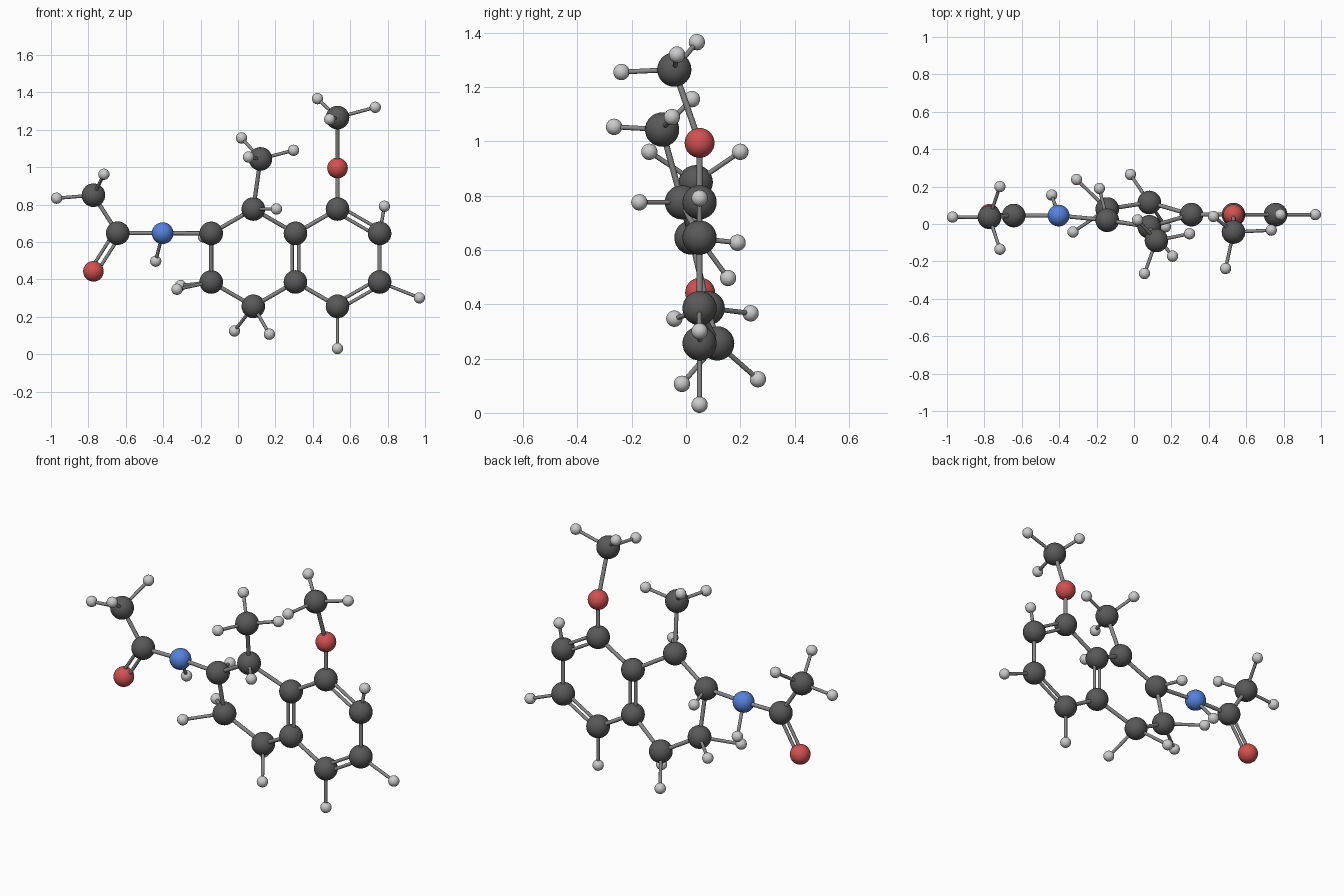
import bpy
from math import sin, cos, radians
from mathutils import Vector

if "Cube" in bpy.data.objects:
    bpy.data.objects.remove(bpy.data.objects["Cube"])


def material(name, rgb):
    m = bpy.data.materials.new(name)
    m.diffuse_color = (*rgb, 1)
    m.use_nodes = True
    m.node_tree.nodes["Principled BSDF"].inputs["Base Color"].default_value = m.diffuse_color
    return m


# element: radius and material
ELEMENTS = {
    "carbon": (0.063, material("dark_grey", (0.1, 0.1, 0.1))),
    "oxygen": (0.055, material("red", (0.65, 0.08, 0.08))),
    "nitrogen": (0.058, material("blue", (0.09, 0.22, 0.72))),
    "hydrogen": (0.03, material("light_grey", (0.55, 0.55, 0.55))),
}
STICK = material("stick_grey", (0.25, 0.25, 0.25))


def finish(name, mat):
    ob = bpy.context.object
    ob.name = name
    ob.data.materials.append(mat)
    bpy.ops.object.shade_smooth_by_angle()


def atom(name, element, p):
    r, mat = ELEMENTS[element]
    bpy.ops.mesh.primitive_uv_sphere_add(segments=32, ring_count=16, radius=r, location=p)
    finish(name, mat)


def stick(name, a, b, r):
    d = b - a
    bpy.ops.mesh.primitive_cylinder_add(
        vertices=16, radius=r, depth=d.length, location=(a + b) / 2,
        rotation=d.to_track_quat('Z', 'Y').to_euler())
    finish(name, STICK)


def bond(name, a, b, order=1):
    if order == 1:
        stick(name, a, b, 0.011)
        return
    # double bond: two parallel sticks side by side in the front plane
    off = (b - a).cross(Vector((0, 1, 0))).normalized() * 0.018
    for s, tag in ((1, "a"), (-1, "b")):
        stick(f"{name}_{tag}", a + off * s, b + off * s, 0.009)


# two fused six-rings, counted clockwise from the top corner
def hexagon(cx, ys):
    return [Vector((cx + 0.26 * sin(radians(60 * i)), y, 0.516 + 0.26 * cos(radians(60 * i))))
            for i, y in enumerate(ys)]


flat = hexagon(0.532, [0.05] * 6)
bent = hexagon(0.082, [-0.015, 0.05, 0.05, 0.115, 0.08, 0.02])

heavy = {f"flat_ring_{i}": ("carbon", p) for i, p in enumerate(flat[:4])}
heavy |= {f"bent_ring_{i}": ("carbon", p) for i, p in enumerate(bent)}
# side groups
heavy |= {n: (e, Vector(p)) for n, e, p in (
    ("ether_oxygen", "oxygen", (0.532, 0.05, 0.995)),
    ("ether_methyl", "carbon", (0.532, -0.043, 1.265)),
    ("ring_methyl", "carbon", (0.12, -0.088, 1.044)),
    ("amide_nitrogen", "nitrogen", (-0.403, 0.045, 0.647)),
    ("amide_carbon", "carbon", (-0.643, 0.045, 0.647)),
    ("amide_oxygen", "oxygen", (-0.773, 0.052, 0.443)),
    ("amide_methyl", "carbon", (-0.773, 0.036, 0.85)),
)}

# hydrogens listed under the atom that carries them
hydrogens = {
    "amide_methyl": [(-0.97, 0.037, 0.834), (-0.717, 0.2, 0.962), (-0.717, -0.135, 0.962)],
    "amide_nitrogen": [(-0.44, 0.155, 0.497)],
    "bent_ring_5": [(-0.185, 0.19, 0.627)],
    "bent_ring_4": [(-0.326, -0.043, 0.347), (-0.307, 0.238, 0.367)],
    "bent_ring_3": [(-0.019, 0.265, 0.124), (0.168, -0.015, 0.107)],
    "bent_ring_0": [(0.206, -0.172, 0.776)],
    "ring_methyl": [(0.019, 0.022, 1.156), (0.297, -0.052, 1.09), (0.056, -0.265, 1.054)],
    "ether_methyl": [(0.425, 0.04, 1.366), (0.734, -0.033, 1.32), (0.49, -0.238, 1.256)],
    "flat_ring_1": [(0.783, 0.05, 0.791)],
    "flat_ring_2": [(0.97, 0.05, 0.301)],
    "flat_ring_3": [(0.532, 0.05, 0.03)],
}

bonds = [(f"bent_ring_{i}", f"bent_ring_{(i + 1) % 6}", 2 if i == 1 else 1) for i in range(6)]
bonds += [(f"flat_ring_{i}", f"flat_ring_{i + 1}", 1 if i == 1 else 2) for i in range(3)]
bonds += [
    ("flat_ring_3", "bent_ring_2", 1), ("flat_ring_0", "bent_ring_1", 1),
    ("flat_ring_0", "ether_oxygen", 1), ("ether_oxygen", "ether_methyl", 1),
    ("bent_ring_0", "ring_methyl", 1), ("bent_ring_5", "amide_nitrogen", 1),
    ("amide_nitrogen", "amide_carbon", 1), ("amide_carbon", "amide_oxygen", 2),
    ("amide_carbon", "amide_methyl", 1),
]

# balls and sticks
for name, (element, p) in heavy.items():
    atom(name, element, p)
for a, b, order in bonds:
    bond(f"bond_{a}_{b}", heavy[a][1], heavy[b][1], order)
for parent, points in hydrogens.items():
    for i, p in enumerate(points):
        atom(f"{parent}_hydrogen_{i}", "hydrogen", p)
        stick(f"{parent}_hydrogen_stick_{i}", heavy[parent][1], Vector(p), 0.009)
